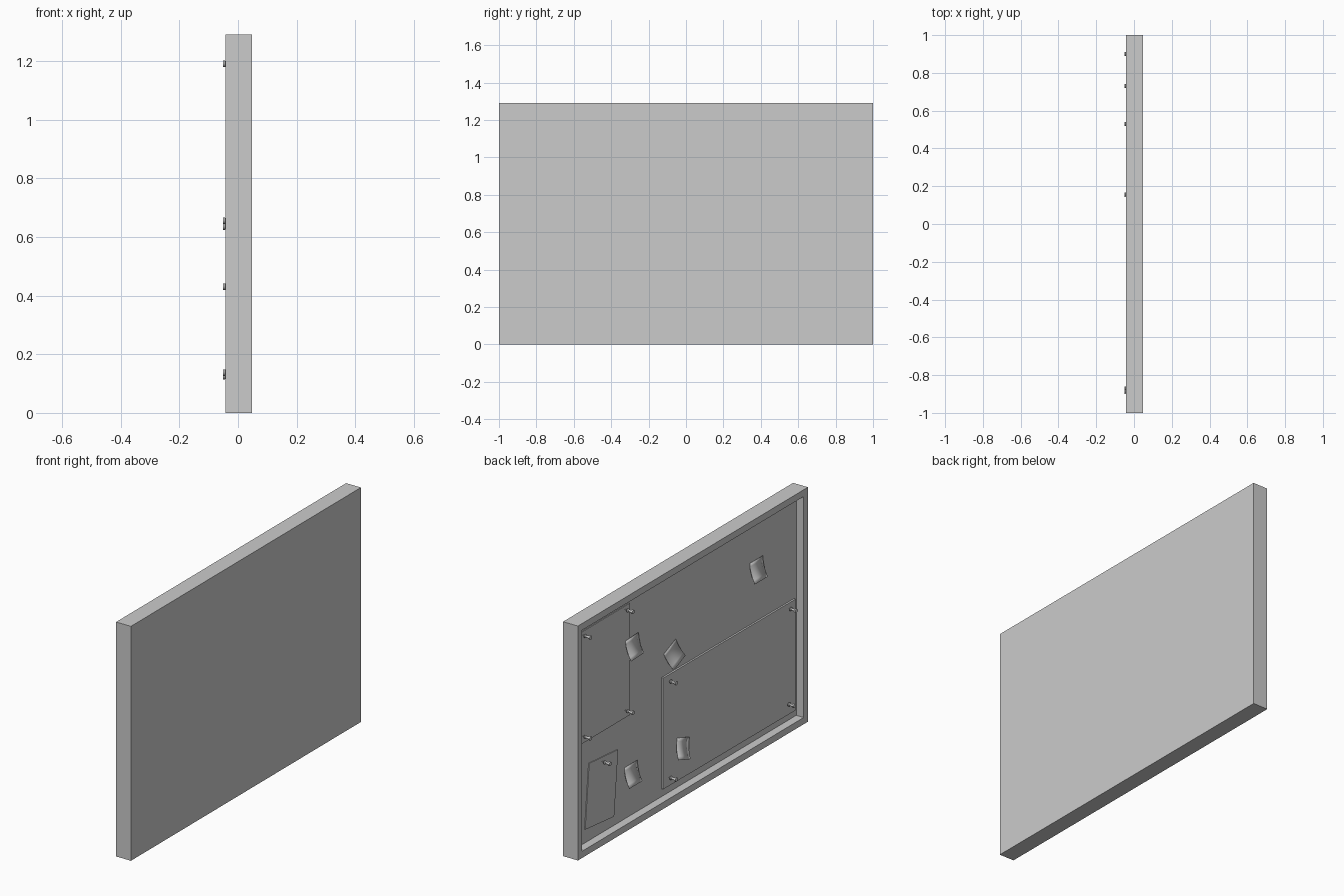
import bpy, bmesh
from math import sin, cos, pi, radians

if "Cube" in bpy.data.objects:
    bpy.data.objects.remove(bpy.data.objects["Cube"])

W, H = 2.0, 1.29            # board width (y) and height (z)
XF, XB = -0.042, 0.048      # open face and rear face
RIM, DEPTH = 0.037, 0.045   # frame rim width and recess depth
BOARD = XF + DEPTH          # surface the papers hang on


def finish(name, bm):
    bmesh.ops.recalc_face_normals(bm, faces=bm.faces)
    me = bpy.data.meshes.new(name)
    bm.to_mesh(me)
    bm.free()
    ob = bpy.data.objects.new(name, me)
    bpy.context.collection.objects.link(ob)
    return ob


# Frame with recessed board: rings of rectangles joined front to back
def make_board():
    bm = bmesh.new()

    def ring(x, m):
        y, z0, z1 = W / 2 - m, m, H - m
        return [bm.verts.new((x, a, b)) for a, b in ((-y, z0), (y, z0), (y, z1), (-y, z1))]

    rings = [ring(XB, 0), ring(XF, 0), ring(XF, RIM), ring(BOARD, RIM)]
    for a, b in zip(rings, rings[1:]):
        for i in range(4):
            j = (i + 1) % 4
            bm.faces.new((a[i], a[j], b[j], b[i]))
    bm.faces.new(rings[0])
    bm.faces.new(rings[-1])
    finish("framed_board", bm)


# Flat paper: polygon in (y, z) given a thickness out of the board
def paper(name, corners, thick):
    bm = bmesh.new()
    lo = [bm.verts.new((BOARD + 0.001, y, z)) for y, z in corners]
    hi = [bm.verts.new((BOARD - thick, y, z)) for y, z in corners]
    n = len(corners)
    bm.faces.new(lo)
    bm.faces.new(hi)
    for i in range(n):
        j = (i + 1) % n
        bm.faces.new((lo[i], lo[j], hi[j], hi[i]))
    finish(name, bm)


# Sticky note: hangs from its top edge, lower edge curling outwards
def sticky_note(name, y, z, angle, base):
    bm = bmesh.new()
    a, half, length, steps = radians(angle), 0.056, 0.107, 6
    rows = []
    for k in range(steps + 1):
        t = k / steps
        x = base - 0.002 - 0.03 * t * t
        row = []
        for s in (-half, half):
            right = s * cos(a) + t * length * sin(a)
            up = s * sin(a) - t * length * cos(a)
            row.append(bm.verts.new((x, y - right, z + up)))
        rows.append(row)
    for p, q in zip(rows, rows[1:]):
        bm.faces.new((p[0], p[1], q[1], q[0]))
    ob = finish(name, bm)
    mod = ob.modifiers.new("thickness", "SOLIDIFY")
    mod.thickness = 0.002
    mod.offset = 0
    for f in ob.data.polygons:
        f.use_smooth = True


# Push pin: turned profile (distance from board, radius) along -x
def push_pin(name, y, z):
    bm = bmesh.new()
    profile = [(-0.002, 0.002), (0.018, 0.002), (0.018, 0.010), (0.023, 0.010),
               (0.027, 0.006), (0.044, 0.007), (0.047, 0.011), (0.054, 0.011)]
    n, rings = 16, []
    for d, r in profile:
        rings.append([bm.verts.new((BOARD - d, y + r * cos(2 * pi * i / n),
                                    z + r * sin(2 * pi * i / n))) for i in range(n)])
    for p, q in zip(rings, rings[1:]):
        for i in range(n):
            j = (i + 1) % n
            bm.faces.new((p[i], p[j], q[j], q[i]))
    bm.faces.new(rings[0])
    bm.faces.new(rings[-1])
    ob = finish(name, bm)
    bpy.ops.object.select_all(action='DESELECT')
    bpy.context.view_layer.objects.active = ob
    ob.select_set(True)
    bpy.ops.object.shade_smooth_by_angle(angle=radians(35))


make_board()

# Pinned papers
paper("tall_paper", [(0.943, 0.595), (0.487, 0.595), (0.487, 1.21), (0.943, 1.21)], 0.004)
paper("small_tilted_paper", [(0.843, 0.463), (0.591, 0.444), (0.626, 0.088), (0.878, 0.112)], 0.004)
paper("large_paper", [(0.208, 0.08), (-0.943, 0.075), (-0.943, 0.687), (0.208, 0.692)], 0.01)

# Sticky notes
notes = [(-0.613, 1.028, 0, BOARD), (0.474, 1.02, 3, BOARD - 0.004),
         (0.139, 0.837, 23, BOARD), (0.036, 0.30, -18, BOARD - 0.01), (0.478, 0.32, 0, BOARD)]
for i, args in enumerate(notes):
    sticky_note(f"sticky_note_{i + 1}", *args)

# Push pins
pins = [(0.9, 1.19), (0.53, 1.19), (0.9, 0.635), (0.53, 0.635), (0.73, 0.43),
        (0.155, 0.655), (-0.888, 0.655), (0.155, 0.125), (-0.872, 0.137)]
for i, (y, z) in enumerate(pins):
    push_pin(f"push_pin_{i + 1}", y, z)
